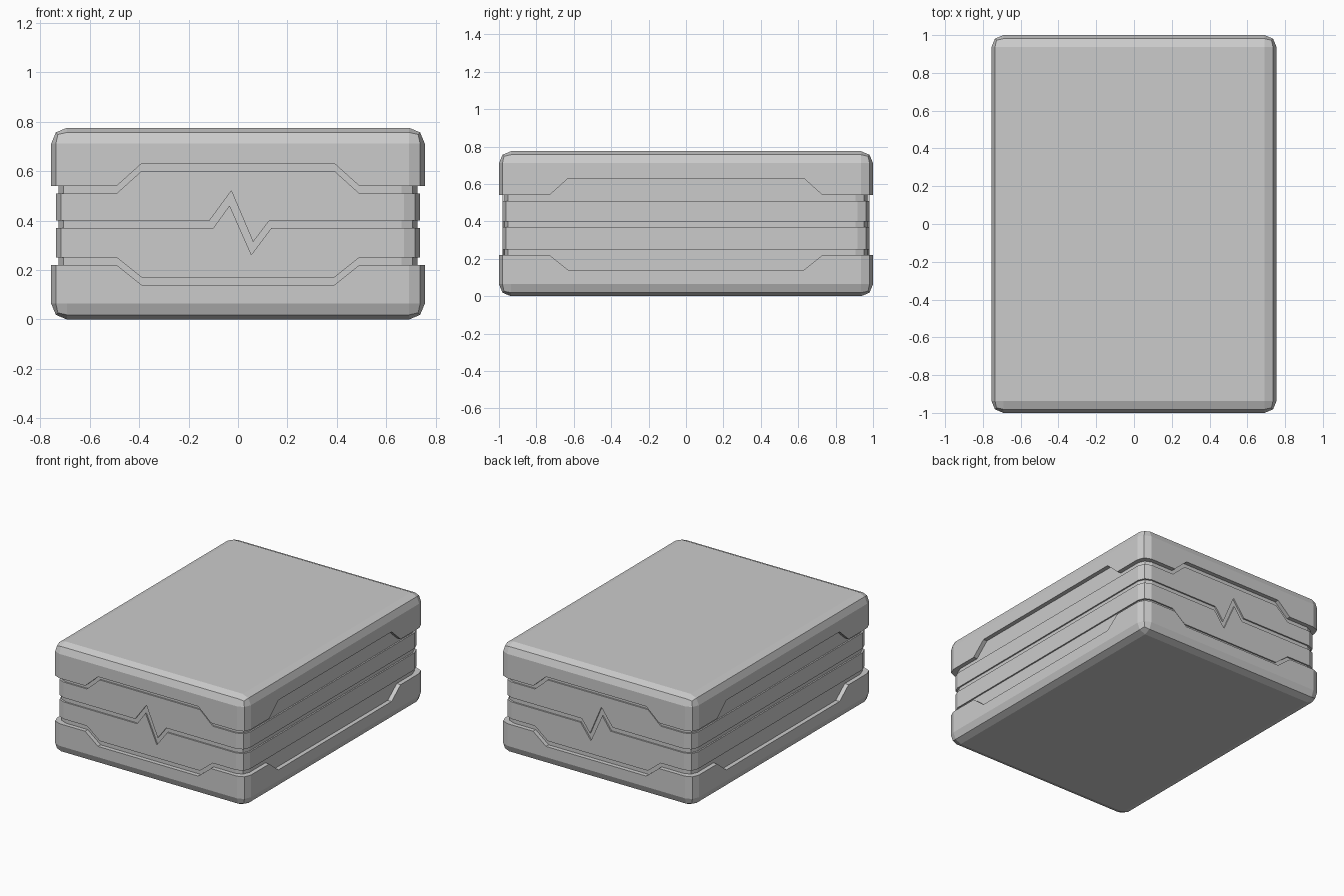
import bpy, bmesh

if "Cube" in bpy.data.objects:
    bpy.data.objects.remove(bpy.data.objects["Cube"])

HX, HY, H = 0.755, 1.0, 0.775   # half width, half length, height


def finish(name, bm):
    bmesh.ops.recalc_face_normals(bm, faces=bm.faces)
    me = bpy.data.meshes.new(name)
    bm.to_mesh(me)
    bm.free()
    ob = bpy.data.objects.new(name, me)
    bpy.context.collection.objects.link(ob)
    return ob


def rounded_box(name, inset, z0, z1, all_edges=False):
    bm = bmesh.new()
    bmesh.ops.create_cube(bm, size=1)
    for v in bm.verts:
        v.co.x *= 2 * (HX - inset)
        v.co.y *= 2 * (HY - inset)
        v.co.z = z0 if v.co.z < 0 else z1
    edges = [e for e in bm.edges
             if all_edges or abs(e.verts[0].co.z - e.verts[1].co.z) > 0.01]
    bmesh.ops.bevel(bm, geom=edges, offset=0.064, segments=2, profile=0.5,
                    affect='EDGES')
    return finish(name, bm)


def prism(name, outline, axis):
    # outline is (u, z); extruded right through the case along axis
    bm = bmesh.new()
    L = 1.3
    rings = []
    for d in (-L, L):
        rings.append([bm.verts.new((u, d, z) if axis == 'Y' else (d, u, z))
                      for u, z in outline])
    a, b = rings
    n = len(a)
    bm.faces.new(a)
    bm.faces.new(b[::-1])
    for i in range(n):
        bm.faces.new((a[i], b[i], b[(i + 1) % n], a[(i + 1) % n]))
    return finish(name, bm)


def boolean(ob, cutter, op):
    m = ob.modifiers.new("cut", 'BOOLEAN')
    m.operation, m.solver, m.object = op, 'EXACT', cutter
    bpy.context.view_layer.update()
    dg = bpy.context.evaluated_depsgraph_get()
    me = bpy.data.meshes.new_from_object(ob.evaluated_get(dg))
    ob.modifiers.clear()
    ob.data = me
    bpy.data.objects.remove(cutter)


def stepped(outer, a, b, z_side, z_mid):
    # edge line that steps from z_side to z_mid between a and b
    return [(-outer, z_side), (-a, z_side), (-b, z_mid),
            (b, z_mid), (a, z_side), (outer, z_side)]


# Outer shell: chamfered case with stepped openings cut on all four sides
def band(outer, a, b):
    return stepped(outer, a, b, 0.22, 0.14) + stepped(outer, a, b, 0.54, 0.63)[::-1]


for name, z0, z1 in (("bottom_shell", -1, 0.38), ("top_shell", 0.38, 2)):
    shell = rounded_box(name, 0, 0, H, True)
    half = [(-3, z0), (3, z0), (3, z1), (-3, z1)]
    boolean(shell, prism("half", half, 'Y'), 'INTERSECT')
    boolean(shell, prism("end_opening", band(1.4, 0.49, 0.39), 'Y'), 'DIFFERENCE')
    boolean(shell, prism("side_opening", band(1.4, 0.73, 0.63), 'X'), 'DIFFERENCE')

# Inner core forming the groove floors
rounded_box("core", 0.03, 0.08, 0.70)

# Raised panels split by a pulse-shaped groove
upper = [(-1.2, 0.40), (-0.115, 0.40), (-0.027, 0.52), (0.061, 0.313),
         (0.127, 0.40), (1.2, 0.40)]
lower = [(-1.2, 0.37), (-0.10, 0.37), (-0.034, 0.461), (0.054, 0.262),
         (0.135, 0.37), (1.2, 0.37)]
upper_panel = rounded_box("upper_panel", 0.02, 0.10, 0.70)
boolean(upper_panel, prism("upper_profile", upper +
        stepped(1.2, 0.49, 0.39, 0.51, 0.60)[::-1], 'Y'), 'INTERSECT')
lower_panel = rounded_box("lower_panel", 0.02, 0.10, 0.70)
boolean(lower_panel, prism("lower_profile",
        stepped(1.2, 0.49, 0.39, 0.25, 0.17) + lower[::-1], 'Y'), 'INTERSECT')
